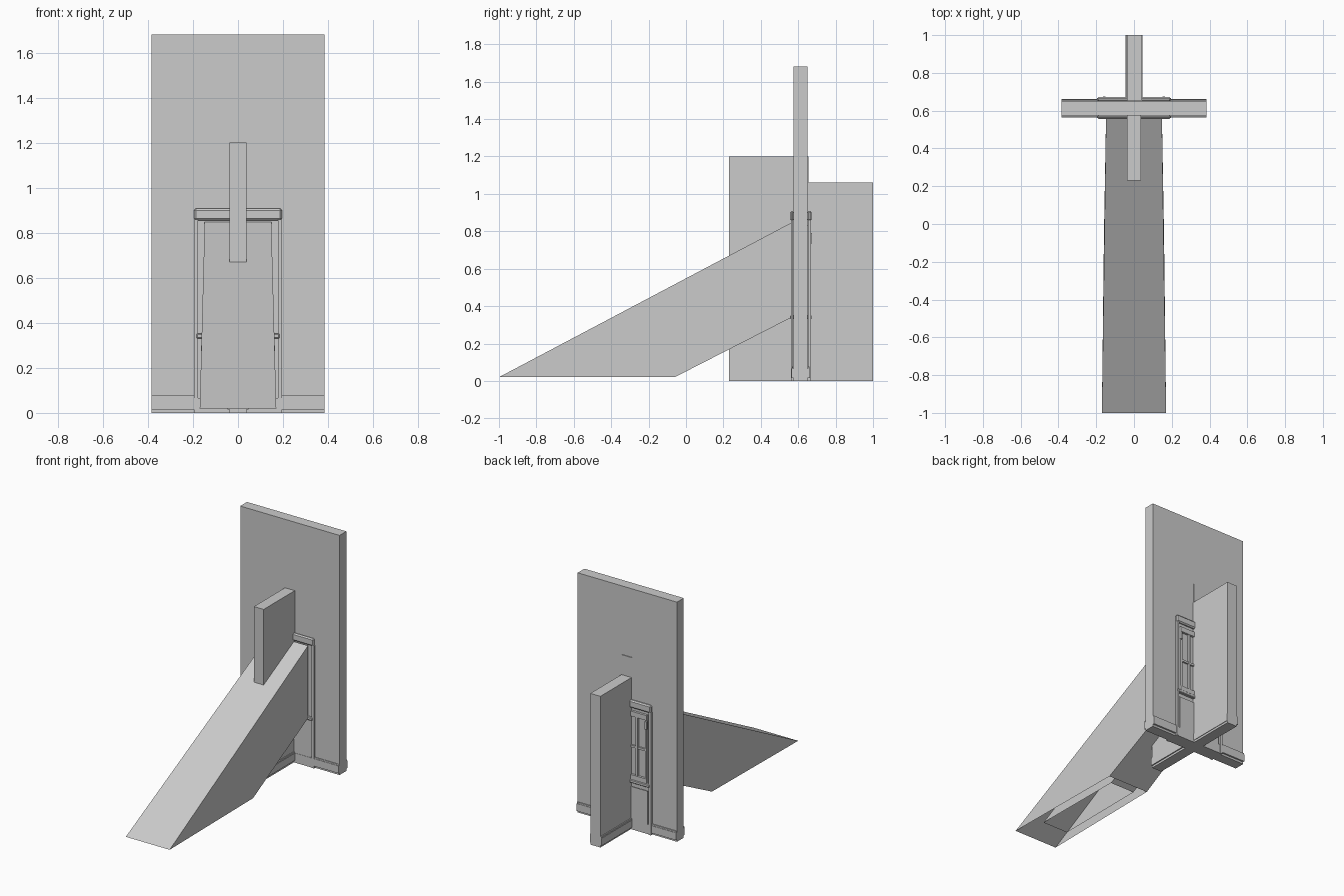
import bpy

if "Cube" in bpy.data.objects:
    bpy.data.objects.remove(bpy.data.objects["Cube"])


def make_mesh(name, verts, faces):
    mesh = bpy.data.meshes.new(name)
    mesh.from_pydata(verts, [], faces)
    mesh.update()
    obj = bpy.data.objects.new(name, mesh)
    bpy.context.collection.objects.link(obj)
    return obj


def box(name, x, y, z, bevel=0):
    verts = [(a, b, c) for a in x for b in y for c in z]
    faces = [(0, 1, 3, 2), (4, 6, 7, 5), (0, 4, 5, 1),
             (2, 3, 7, 6), (0, 2, 6, 4), (1, 5, 7, 3)]
    obj = make_mesh(name, verts, faces)
    if bevel:
        mod = obj.modifiers.new("bevel", 'BEVEL')
        mod.width = bevel
        mod.segments = 1
    return obj


def mirrored_box(name, x, y, z, bevel=0):
    box(name + "_right", x, y, z, bevel)
    box(name + "_left", (-x[1], -x[0]), y, z, bevel)


def light_shaft(name, w_far, w_near, y_front, y_mid, y_wall, z_top, z_low, z0=0.02):
    # open-bottomed sloping shaft: far end on the floor, near end on the window
    side = [(w_far, y_front, z0), (w_near, y_wall, z_top),
            (w_near, y_wall, z_low), ((w_far + w_near) / 2, y_mid, z0)]
    verts = side + [(-x, y, z) for x, y, z in side]
    faces = [(0, 3, 2, 1), (4, 5, 6, 7), (0, 1, 5, 4), (3, 7, 6, 2)]
    return make_mesh(name, verts, faces)


# Crossing walls
box("main_wall", (-.385, .385), (.575, .65), (0, 1.68))
box("cross_wall_front", (-.038, .038), (.23, .655), (0, 1.2))
box("cross_wall_back", (-.036, .042), (.65, 1.0), (0, 1.06))

# Baseboards with a thin cap, along both walls
for label, y in (("front", (.565, .575)), ("back", (.65, .662))):
    mirrored_box("baseboard_" + label, (.19, .385), y, (.015, .067))
    mirrored_box("baseboard_cap_" + label, (.19, .385), (y[0] + .003, y[1] - .003), (.067, .077))
    mirrored_box("baseboard_inner_" + label, (.036, .19), y, (0, .067))
for label, y in (("front", (.23, .57)), ("back", (.655, 1.0))):
    mirrored_box("cross_baseboard_" + label, (.036, .046), y, (.015, .067))
    mirrored_box("cross_baseboard_cap_" + label, (.036, .043), y, (.067, .077))

# Window casing on both faces of the wall
for label, y in (("front", (.557, .577)), ("back", (.648, .672))):
    box("window_head_" + label, (-.195, .195), y, (.855, .908), .008)
    mirrored_box("window_jamb_" + label, (.178, .195), (y[0] + .004, y[1] - .004), (0, .86))
    box("window_sill_" + label, (-.185, .185), y, (.33, .352), .004)
    box("apron_panel_" + label, (-.165, .165), (y[0] + .01, y[1] - .01), (.06, .30))

# Sash bars on the back
mirrored_box("sash_stile_outer", (.145, .16), (.648, .664), (.35, .83))
mirrored_box("sash_stile_inner", (.075, .09), (.648, .664), (.35, .83))
box("sash_top_rail", (-.16, .16), (.648, .666), (.795, .83))
box("sash_middle_rail", (-.16, .16), (.648, .662), (.575, .59))
box("sash_bottom_rail", (-.16, .16), (.648, .666), (.352, .385))
mirrored_box("window_latch", (.15, .165), (.66, .674), (.735, .79))

# Shaft of light falling from the window, with a smaller one inside
light_shaft("light_shaft", .17, .148, -1.0, -.06, .565, .847, .34)
light_shaft("inner_light_shaft", .10, .09, -.80, -.12, .565, .75, .38)
